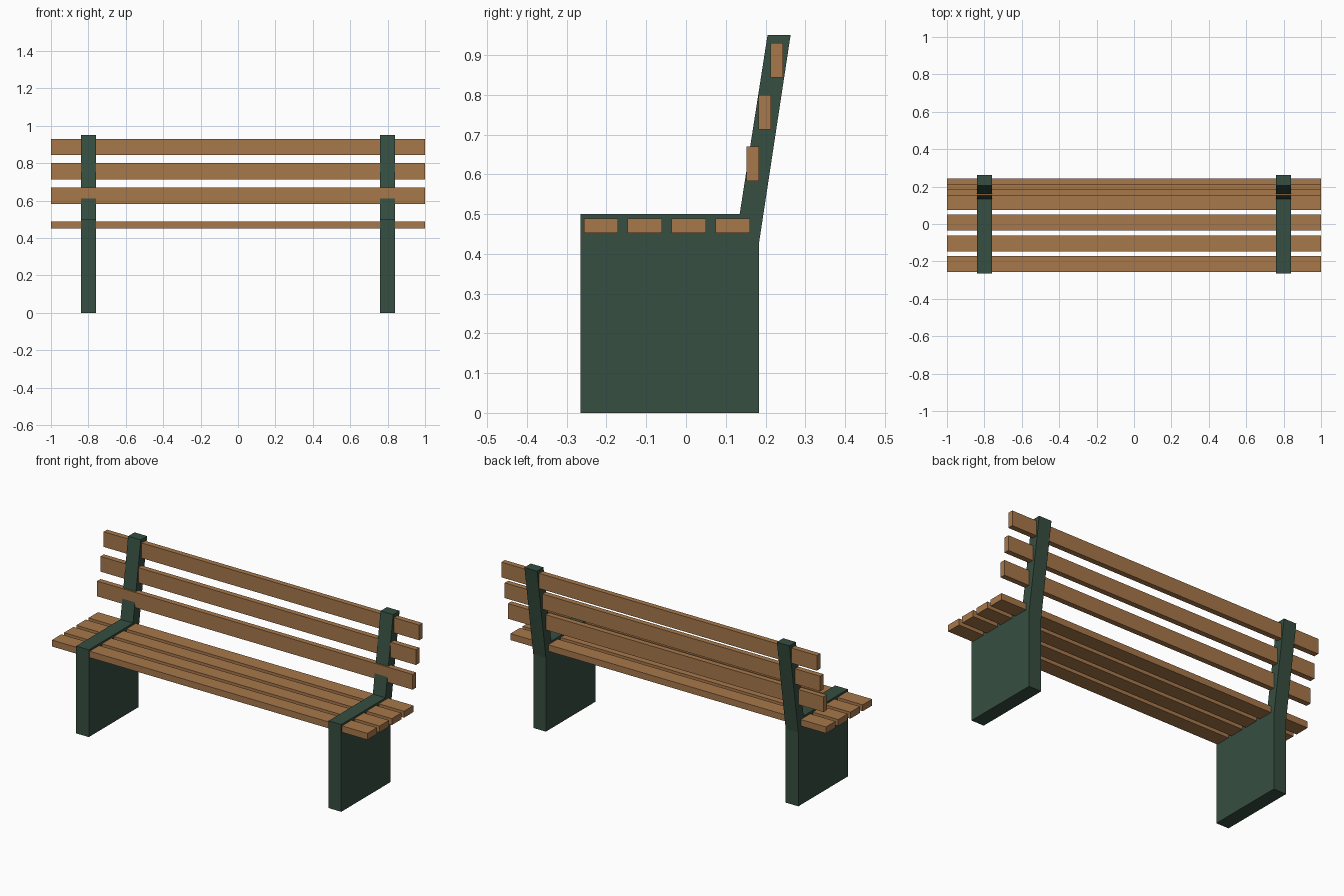
import bpy, bmesh

if "Cube" in bpy.data.objects:
    bpy.data.objects.remove(bpy.data.objects["Cube"])


def material(name, rgb):
    m = bpy.data.materials.new(name)
    m.diffuse_color = (*rgb, 1)
    m.use_nodes = True
    m.node_tree.nodes["Principled BSDF"].inputs["Base Color"].default_value = m.diffuse_color
    return m


WOOD = material("warm wood", (0.39, 0.185, 0.07))
GREEN = material("dark green", (0.037, 0.077, 0.053))


def extrude_x(name, profile, x0, x1, mat):
    """Extrude a (y, z) profile along x into a closed solid."""
    bm = bmesh.new()
    face = bm.faces.new([bm.verts.new((x0, y, z)) for y, z in profile])
    ext = bmesh.ops.extrude_face_region(bm, geom=[face])["geom"]
    verts = [g for g in ext if isinstance(g, bmesh.types.BMVert)]
    bmesh.ops.translate(bm, verts=verts, vec=(x1 - x0, 0, 0))
    bmesh.ops.recalc_face_normals(bm, faces=bm.faces)
    mesh = bpy.data.meshes.new(name)
    bm.to_mesh(mesh)
    bm.free()
    mesh.materials.append(mat)
    obj = bpy.data.objects.new(name, mesh)
    bpy.context.collection.objects.link(obj)
    return obj


def slat(name, y, z, depth, height):
    profile = [(y, z), (y + depth, z), (y + depth, z + height), (y, z + height)]
    extrude_x(name, profile, -1, 1, WOOD)


# Side frames: solid leg panel running up into a leaning back post
FRAME = [(-0.265, 0), (0.183, 0), (0.183, 0.423), (0.263, 0.95),
         (0.205, 0.95), (0.135, 0.5), (-0.265, 0.5)]
for label, x in (("left", -0.8), ("right", 0.8)):
    extrude_x(f"{label}_side_frame", FRAME, x - 0.04, x + 0.04, GREEN)

# Seat slats, set just below the frame top
for i in range(4):
    slat(f"seat_slat_{i + 1}", -0.257 + 0.1105 * i, 0.452, 0.086, 0.037)

# Back slats, stepping up and back along the post
for i in range(3):
    slat(f"back_slat_{i + 1}", 0.1525 + 0.03 * i, 0.583 + 0.13 * i, 0.031, 0.087)
